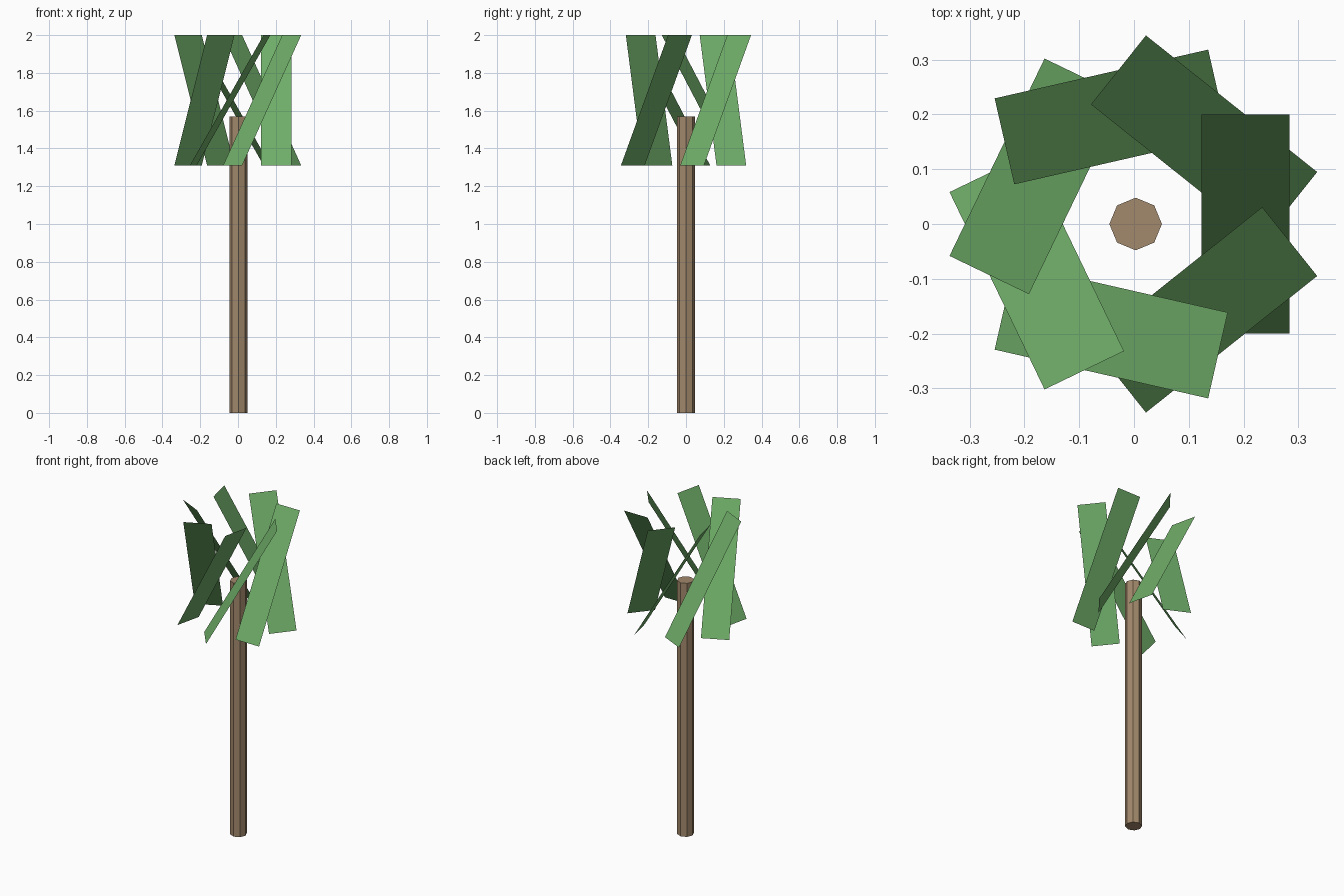
import bpy
from math import cos, sin, tau

if "Cube" in bpy.data.objects:
    bpy.data.objects.remove(bpy.data.objects["Cube"])

CX = 0.003           # trunk axis, offset so the whole model is centred
LEAVES = 7


def material(name, color):
    m = bpy.data.materials.new(name)
    m.diffuse_color = (*color, 1)
    m.use_nodes = True
    m.node_tree.nodes["Principled BSDF"].inputs["Base Color"].default_value = m.diffuse_color
    return m


bark = material("bark", (0.36, 0.25, 0.15))
foliage = material("foliage", (0.16, 0.42, 0.14))

# Eight-sided trunk, with a corner on each axis
bpy.ops.mesh.primitive_cylinder_add(vertices=8, radius=0.048, depth=1.57,
                                    location=(CX, 0, 0.785))
trunk = bpy.context.object
trunk.name = "trunk"
trunk.data.materials.append(bark)


def add_leaf(index):
    """One flat leaf card: radial width, rising along the tangent."""
    a = tau * index / LEAVES

    def point(r, t, z):
        return (r * cos(a) - t * sin(a), r * sin(a) + t * cos(a), z)

    inner, outer, half, low, high = 0.12, 0.281, 0.2, 1.31, 2.0
    corners = [point(inner, -half, low), point(outer, -half, low),
               point(outer, half, high), point(inner, half, high)]
    mesh = bpy.data.meshes.new(f"leaf_{index + 1}")
    mesh.from_pydata(corners, [], [(0, 1, 2, 3)])
    mesh.materials.append(foliage)
    leaf = bpy.data.objects.new(mesh.name, mesh)
    leaf.location.x = CX
    bpy.context.collection.objects.link(leaf)


# Ring of slanted leaves around the trunk top
for i in range(LEAVES):
    add_leaf(i)
